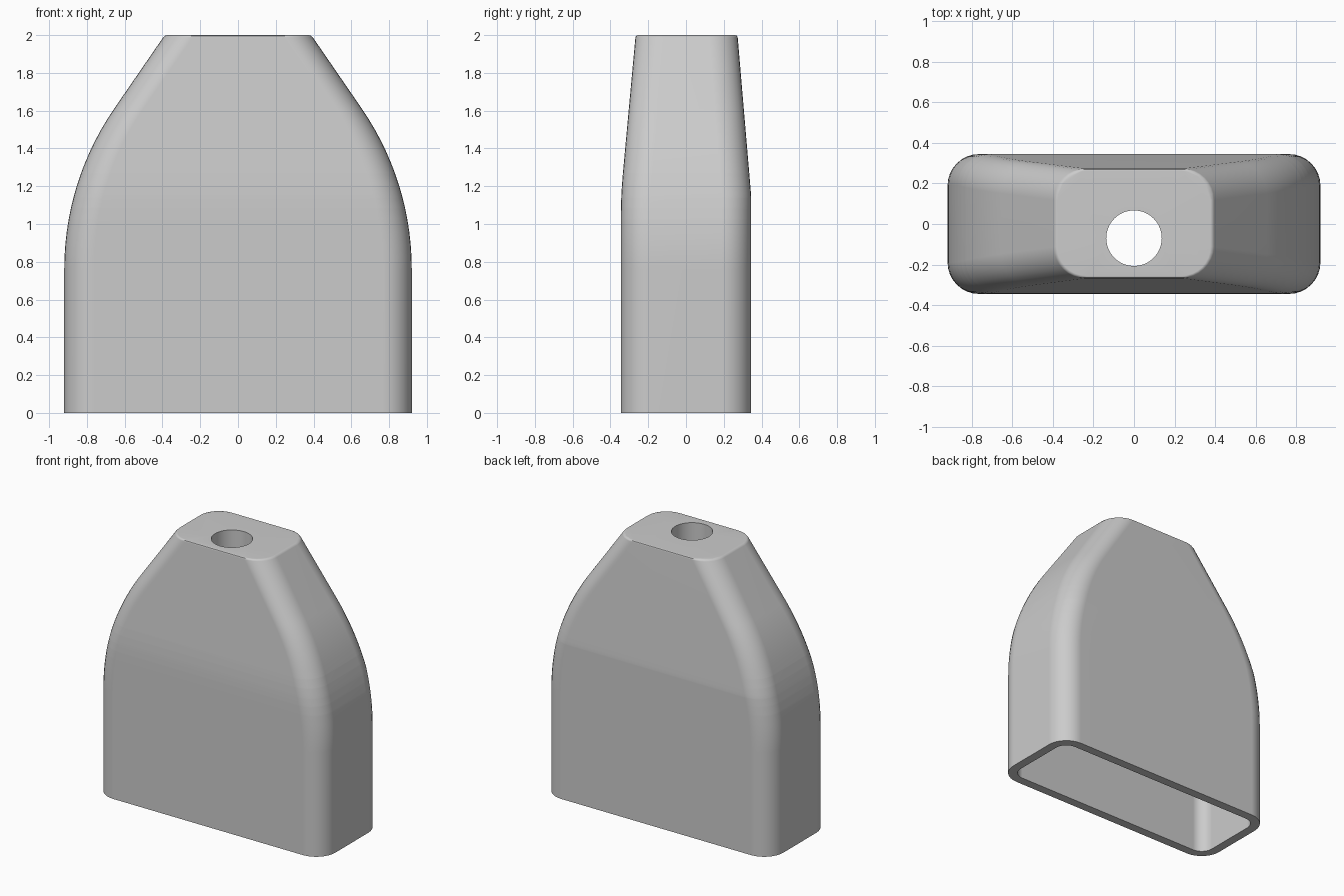
import bpy
import bmesh
from math import sin, cos, tan, pi, radians

cube = bpy.data.objects.get("Cube")
if cube:
    bpy.data.objects.remove(cube)

HEIGHT, HALF_W, HALF_D = 2.0, 0.92, 0.345
WALL, CEILING = 0.065, 1.85
CORNER, STEPS = 0.155, 8
ARC_START, ARC_R, ARC_ANGLE = 0.76, 1.5, radians(34.5)
ARC_END = ARC_START + ARC_R * sin(ARC_ANGLE)
TAPER_Z = 1.15
HOLE_Y, HOLE_R, HOLE_SIDES = -0.07, 0.137, 48


def half_width(z):
    """Straight sides, then a tangent arc, then a straight slope."""
    if z <= ARC_START:
        return HALF_W
    if z <= ARC_END:
        return HALF_W - ARC_R + (ARC_R ** 2 - (z - ARC_START) ** 2) ** 0.5
    return HALF_W - ARC_R * (1 - cos(ARC_ANGLE)) - (z - ARC_END) * tan(ARC_ANGLE)


def taper(z, blend):
    """Zero below the taper line, then rising, eased over the blend height."""
    d = z - TAPER_Z
    if d <= -blend:
        return 0.0
    if d >= blend:
        return d
    return (d + blend) ** 2 / (4 * blend)


bm = bmesh.new()


def section(z, inset=0.0, shape_z=None):
    """Rounded rectangle loop at height z."""
    s = z if shape_z is None else shape_z
    w = half_width(s) - inset
    front = -HALF_D + taper(s, 0.12) * 0.092 + inset
    back = HALF_D - taper(s, 0.015) * 0.085 - inset
    r = CORNER - inset
    centres = [(w - r, back - r), (r - w, back - r), (r - w, front + r), (w - r, front + r)]
    loop = []
    for q, (cx, cy) in enumerate(centres):
        for i in range(STEPS + 1):
            a = (q + i / STEPS) * pi / 2
            loop.append(bm.verts.new((cx + r * cos(a), cy + r * sin(a), z)))
    return loop


def circle(z):
    return [bm.verts.new((HOLE_R * cos(2 * pi * i / HOLE_SIDES),
                          HOLE_Y + HOLE_R * sin(2 * pi * i / HOLE_SIDES), z))
            for i in range(HOLE_SIDES)]


def bridge(a, b):
    n = len(a)
    for i in range(n):
        j = (i + 1) % n
        bm.faces.new((a[i], a[j], b[j], b[i]))


def fill_between(outer, inner):
    edges = [bm.edges.get((l[i - 1], l[i])) for l in (outer, inner) for i in range(len(l))]
    bmesh.ops.triangle_fill(bm, use_beauty=True, use_dissolve=False, edges=edges)


def skin(loops):
    for a, b in zip(loops, loops[1:]):
        bridge(a, b)


# Heights of the rings: side arc plus the taper lines
arc = [ARC_START + ARC_R * sin(ARC_ANGLE * i / 14) for i in range(15)]
rings = sorted([0.0] + arc + [TAPER_Z + d for d in (-0.12, -0.06, -0.015, 0.015, 0.06, 0.12)])

# Outer skin with a softened top edge
outer = [section(z) for z in rings]
outer += [section(HEIGHT - 0.012), section(HEIGHT - 0.004, 0.003), section(HEIGHT, 0.011)]
skin(outer)

# Hollow inside
inner = [section(z, WALL) for z in rings] + [section(CEILING, WALL)]
skin(inner)
bridge(outer[0], inner[0])

# Round hole through the thick top
hole_top, hole_low = circle(HEIGHT), circle(CEILING)
bridge(hole_top, hole_low)
fill_between(outer[-1], hole_top)
fill_between(inner[-1], hole_low)

bmesh.ops.recalc_face_normals(bm, faces=bm.faces)
mesh = bpy.data.meshes.new("hollow_cover")
bm.to_mesh(mesh)
bm.free()

cover = bpy.data.objects.new("hollow_cover", mesh)
bpy.context.collection.objects.link(cover)

# Single grey material
grey = bpy.data.materials.new("light_grey")
grey.use_nodes = True
colour = (0.6, 0.6, 0.6, 1.0)
grey.diffuse_color = colour
for node in grey.node_tree.nodes:
    if node.type == 'BSDF_PRINCIPLED':
        node.inputs["Base Color"].default_value = colour
mesh.materials.append(grey)

# Smooth corners, crisp rims, flat broad sides
bpy.ops.object.select_all(action='DESELECT')
cover.select_set(True)
bpy.context.view_layer.objects.active = cover
bpy.ops.object.shade_smooth_by_angle(angle=radians(35))
weighted = cover.modifiers.new("flat_sides", 'WEIGHTED_NORMAL')
weighted.keep_sharp = True
